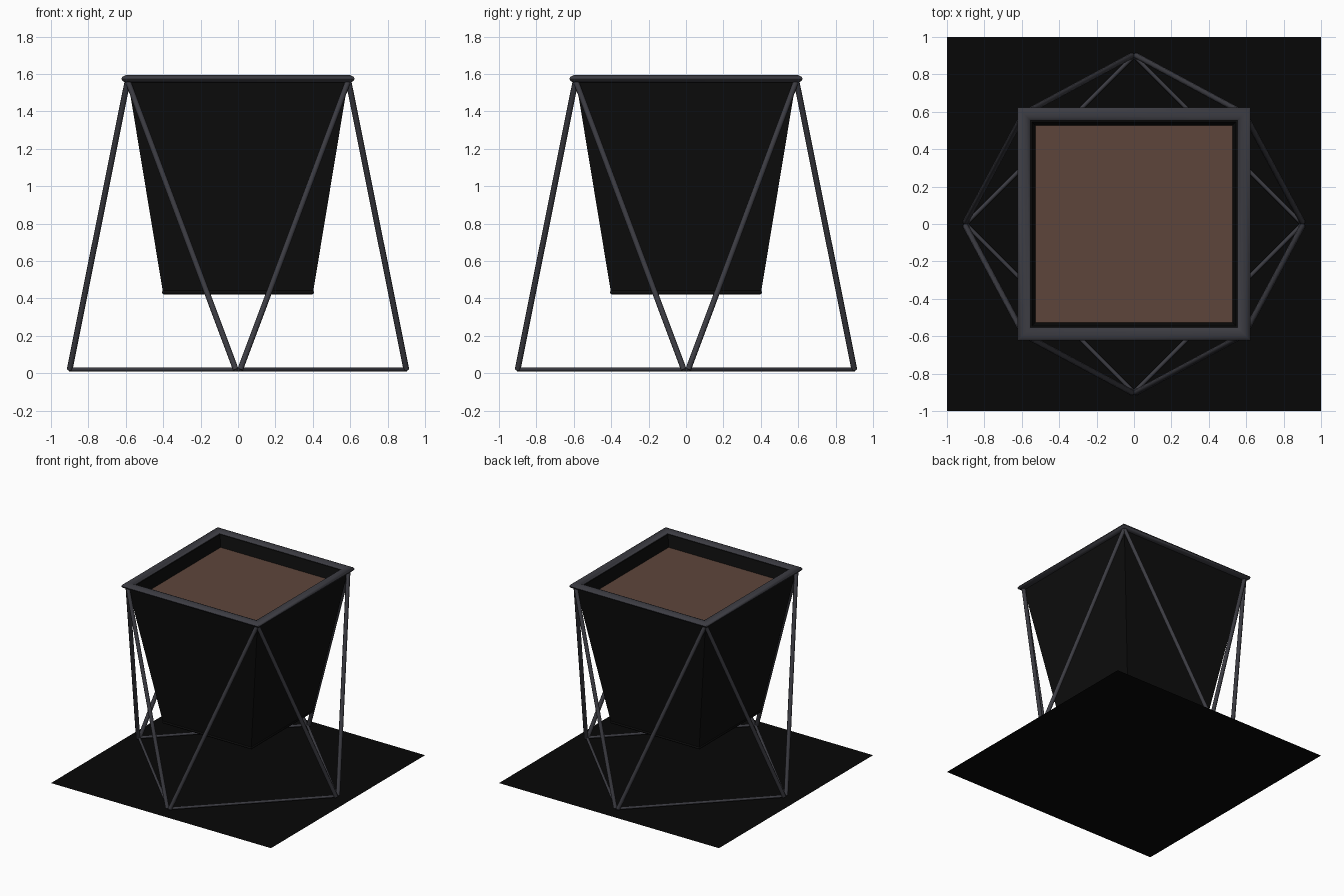
import bpy, bmesh, math
from mathutils import Vector

if "Cube" in bpy.data.objects:
    bpy.data.objects.remove(bpy.data.objects["Cube"])


def material(name, rgb):
    m = bpy.data.materials.new(name)
    m.diffuse_color = (*rgb, 1)
    m.use_nodes = True
    m.node_tree.nodes["Principled BSDF"].inputs["Base Color"].default_value = m.diffuse_color
    return m


BLACK = material("ground black", (0.002, 0.002, 0.002))
POT = material("pot black", (0.004, 0.004, 0.004))
METAL = material("dark metal", (0.045, 0.045, 0.055))
SOIL = material("soil brown", (0.11, 0.06, 0.044))


def finish(bm, name, mat, smooth=False):
    bmesh.ops.recalc_face_normals(bm, faces=bm.faces)
    me = bpy.data.meshes.new(name)
    bm.to_mesh(me)
    bm.free()
    me.materials.append(mat)
    ob = bpy.data.objects.new(name, me)
    bpy.context.collection.objects.link(ob)
    if smooth:
        bpy.ops.object.select_all(action='DESELECT')
        bpy.context.view_layer.objects.active = ob
        ob.select_set(True)
        bpy.ops.object.shade_smooth_by_angle(angle=math.radians(50))
    return ob


def square_loft(name, profile, mat, closed=False, caps=False, smooth=False):
    """Sweep a (half width, z) profile round a square."""
    bm = bmesh.new()
    rings = [[bm.verts.new((sx * h, sy * h, z))
              for sx, sy in ((-1, -1), (1, -1), (1, 1), (-1, 1))]
             for h, z in profile]
    pairs = list(zip(rings, rings[1:]))
    if closed:
        pairs.append((rings[-1], rings[0]))
    for a, b in pairs:
        for i in range(4):
            j = (i + 1) % 4
            bm.faces.new((a[i], a[j], b[j], b[i]))
    if caps:
        bm.faces.new(rings[0])
        bm.faces.new(rings[-1])
    return finish(bm, name, mat, smooth)


def plate(name, half, z, mat):
    bm = bmesh.new()
    bmesh.ops.create_grid(bm, x_segments=1, y_segments=1, size=half)
    bmesh.ops.translate(bm, verts=bm.verts, vec=(0, 0, z))
    for f in bm.faces:
        f.normal_update()
    return finish(bm, name, mat)


def rod(name, a, b, r):
    a, b = Vector(a), Vector(b)
    d = b - a
    bm = bmesh.new()
    bmesh.ops.create_cone(bm, cap_ends=True, segments=8, radius1=r,
                          radius2=r, depth=d.length)
    bm.transform(d.to_track_quat('Z', 'Y').to_matrix().to_4x4())
    bmesh.ops.translate(bm, verts=bm.verts, vec=(a + b) / 2)
    return finish(bm, name, METAL, True)


def oval(h, z, rh, rz, n):
    return [(h + rh * math.cos(2 * math.pi * i / n),
             z + rz * math.sin(2 * math.pi * i / n)) for i in range(n)]


# Flat ground sheet
plate("ground_sheet", 1.0, 0.0, BLACK)

# Tapered pot with inner wall and soil
square_loft("pot", [(0.4, 0.425), (0.59, 1.575), (0.545, 1.575), (0.525, 1.47)],
            POT)
plate("pot_bottom", 0.4, 0.425, POT)
plate("soil", 0.528, 1.48, SOIL)

# Rim moulding and thin trim round the pot bottom
square_loft("rim", oval(0.588, 1.574, 0.036, 0.021, 10), METAL, True, smooth=True)
square_loft("bottom_trim", oval(0.395, 0.433, 0.012, 0.012, 8), POT, True,
            smooth=True)

# Wire stand: four feet at mid sides, two legs per foot, diamond base ring
for k in range(4):
    t = k * math.pi / 2
    foot = (0.9 * math.cos(t), 0.9 * math.sin(t), 0.02)
    nxt = (0.9 * math.cos(t + math.pi / 2), 0.9 * math.sin(t + math.pi / 2), 0.02)
    rod(f"base_rod_{k}", foot, nxt, 0.011)
    for s in (-1, 1):
        c = t + s * math.pi / 4
        top = (0.59 * math.sqrt(2) * math.cos(c),
               0.59 * math.sqrt(2) * math.sin(c), 1.565)
        side = Vector((-math.sin(t), math.cos(t), 0)) * 0.012 * s
        rod(f"leg_{k}_{'a' if s < 0 else 'b'}", Vector(foot) + side, top, 0.016)
